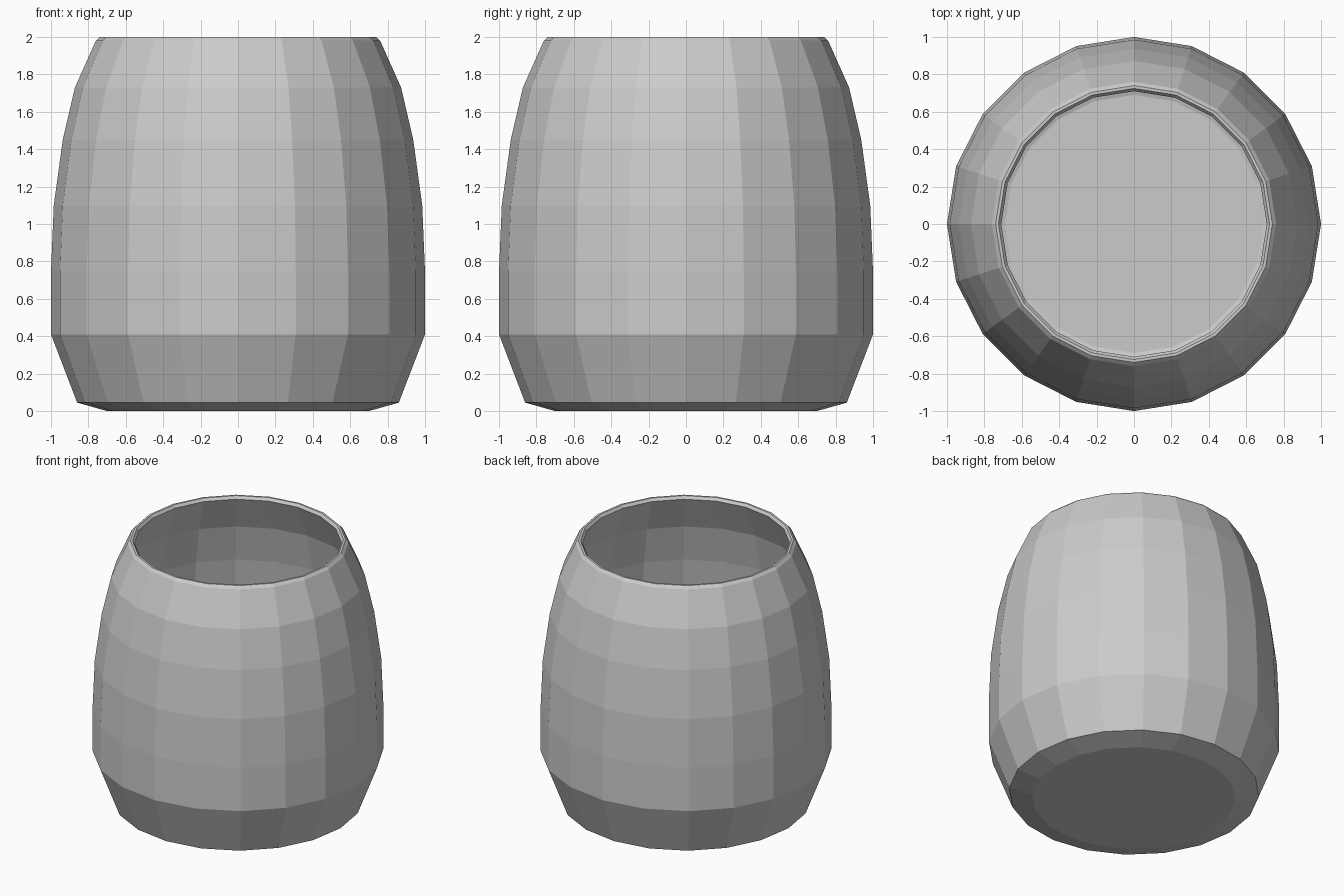
import bpy, bmesh
from math import cos, sin, pi

if "Cube" in bpy.data.objects:
    bpy.data.objects.remove(bpy.data.objects["Cube"])

SIDES = 20

# Radius/height profile: outside from base to rim, then inside down to the floor
profile = [
    (0.70, 0.0), (0.86, 0.045), (1.0, 0.41), (1.0, 0.74), (0.985, 1.10),
    (0.937, 1.45), (0.872, 1.73), (0.76, 1.98), (0.74, 2.0),
    (0.725, 2.0), (0.71, 1.98),
    (0.825, 1.72), (0.888, 1.44), (0.935, 1.09), (0.95, 0.74),
    (0.95, 0.42), (0.825, 0.09), (0.69, 0.05),
]

# Hollow barrel-shaped pot, turned around z
bm = bmesh.new()
rings = [[bm.verts.new((r * cos(2 * pi * i / SIDES), r * sin(2 * pi * i / SIDES), z))
          for i in range(SIDES)] for r, z in profile]
for low, high in zip(rings, rings[1:]):
    for i in range(SIDES):
        j = (i + 1) % SIDES
        bm.faces.new((low[i], low[j], high[j], high[i]))

# Underside and inner floor
bm.faces.new(list(reversed(rings[0])))
bm.faces.new(rings[-1])
bmesh.ops.recalc_face_normals(bm, faces=bm.faces[:])

mesh = bpy.data.meshes.new("pot")
bm.to_mesh(mesh)
bm.free()
bpy.context.collection.objects.link(bpy.data.objects.new("pot", mesh))
